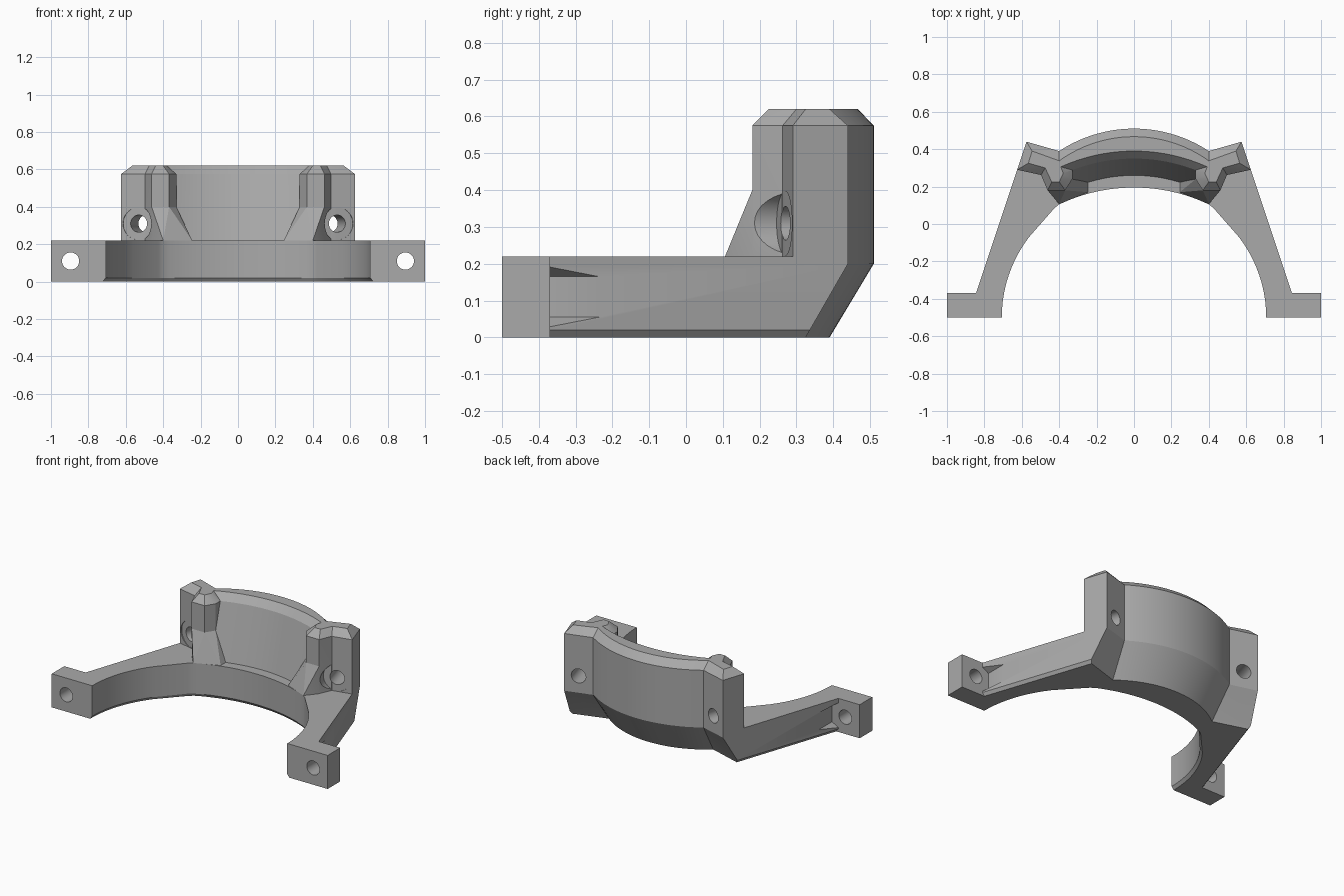
import bpy, bmesh, math
from mathutils import Vector

cube = bpy.data.objects.get("Cube")
if cube:
    bpy.data.objects.remove(cube, do_unlink=True)

mat = bpy.data.materials.new("plain_grey")
mat.use_nodes = True
grey = (0.4, 0.4, 0.4, 1)
mat.diffuse_color = grey
mat.node_tree.nodes["Principled BSDF"].inputs["Base Color"].default_value = grey


def finish(name, bm):
    bmesh.ops.recalc_face_normals(bm, faces=bm.faces[:])
    mesh = bpy.data.meshes.new(name)
    bm.to_mesh(mesh)
    bm.free()
    mesh.materials.append(mat)
    obj = bpy.data.objects.new(name, mesh)
    bpy.context.collection.objects.link(obj)
    return obj


def loft(name, rings):
    """Solid through a series of closed rings with equal point counts."""
    bm = bmesh.new()
    rows = [[bm.verts.new(p) for p in ring] for ring in rings]
    n = len(rows[0])
    for a, b in zip(rows, rows[1:]):
        for i in range(n):
            j = (i + 1) % n
            bm.faces.new((a[i], a[j], b[j], b[i]))
    bm.faces.new(rows[0])
    bm.faces.new(rows[-1])
    return finish(name, bm)


def hull(name, layers, side):
    """Convex solid around points given as {height: outline}."""
    bm = bmesh.new()
    for z, pts in layers:
        for x, y in pts:
            bm.verts.new((x * side, y, z))
    res = bmesh.ops.convex_hull(bm, input=bm.verts[:])
    loose = {g for g in res["geom_interior"] if isinstance(g, bmesh.types.BMVert)}
    bmesh.ops.delete(bm, geom=list(loose), context='VERTS')
    bmesh.ops.dissolve_limit(bm, angle_limit=0.005, verts=bm.verts[:], edges=bm.edges[:])
    return finish(name, bm)


def rod(name, start, end, radius, sides=32):
    a, b = Vector(start), Vector(end)
    bm = bmesh.new()
    bmesh.ops.create_cone(bm, cap_ends=True, segments=sides, radius1=radius,
                          radius2=radius, depth=(b - a).length)
    obj = finish(name, bm)
    obj.matrix_world = (b - a).to_track_quat('Z', 'Y').to_matrix().to_4x4()
    obj.location = (a + b) / 2
    obj.hide_render = True
    return obj


def combine(target, tool, operation):
    mod = target.modifiers.new(operation.lower(), 'BOOLEAN')
    mod.operation, mod.object, mod.solver = operation, tool, 'EXACT'
    bpy.context.view_layer.objects.active = target
    bpy.ops.object.modifier_apply(modifier=mod.name)
    bpy.data.objects.remove(tool, do_unlink=True)


def arc_y(x, radius, centre):
    return centre + math.sqrt(radius * radius - x * x)


# Base: curved yoke with two arms and square feet
STEPS = 12


def base_ring(z, back, inset):
    joint = 0.4 - 0.183 * back
    half = [(joint * i / STEPS, arc_y(joint * i / STEPS, 0.727 - back, -0.217))
            for i in range(STEPS + 1)]
    half += [(0.575 + 0.3 * back - inset, 0.44 - 0.958 * back),
             (0.845 - inset, -0.37), (1, -0.37), (1, -0.5)]
    r = 0.707 + inset
    for i in range(11):
        a = math.radians(37.5) * i / 10
        half.append((r * math.cos(a), -0.5 + r * math.sin(a)))
    half.append((0.425, 0.085 + inset))
    half += [(0.4 * i / STEPS, arc_y(0.4 * i / STEPS, 0.934, -0.739) + inset)
             for i in range(STEPS, -1, -1)]
    ring = half + [(-x, y) for x, y in reversed(half[1:-1])]
    return [(x, y, z) for x, y in ring]


body = loft("clamp_bracket", [base_ring(0, 0.12, 0.015), base_ring(0.02, 0.108, 0),
                              base_ring(0.2, 0, 0), base_ring(0.22, 0, 0)])

# Curved back wall with bevelled rim
wall_rings = []
for i in range(-STEPS, STEPS + 1):
    x = 0.4 * i / STEPS
    wall_rings.append([(x, arc_y(x, 0.82, -0.56), 0.22), (x, arc_y(x, 0.91, -0.56), 0.575),
                       (x, arc_y(x, 0.95, -0.56), 0.62), (x, arc_y(x, 0.684, -0.217), 0.62),
                       (x, arc_y(x, 0.727, -0.217), 0.575), (x, arc_y(x, 0.727, -0.217), 0.22)])
combine(body, loft("back_wall", wall_rings), 'UNION')

post = [(0.625, 0.29), (0.575, 0.44), (0.4, 0.39), (0.385, 0.31), (0.497, 0.262)]
post_top = [(0.565, 0.325), (0.545, 0.39), (0.4, 0.338), (0.385, 0.31), (0.475, 0.3)]
rib = [(0.497, 0.262), (0.462, 0.18), (0.368, 0.18), (0.33, 0.24), (0.33, 0.29), (0.4, 0.36)]
rib_top = [(0.475, 0.3), (0.44, 0.225), (0.4, 0.225), (0.378, 0.27), (0.4, 0.33)]
rib_foot = [(0.497, 0.262), (0.46, 0.18), (0.4, 0.106), (0.245, 0.17), (0.245, 0.225), (0.4, 0.36)]

for s in (1, -1):
    # Corner post and inner rib
    combine(body, hull("post", [(0.22, post), (0.575, post), (0.62, post_top)], s), 'UNION')
    combine(body, hull("rib_upper", [(0.4, rib), (0.575, rib), (0.62, rib_top)], s), 'UNION')
    combine(body, hull("rib_lower", [(0.22, rib_foot), (0.4, rib)], s), 'UNION')

for s in (1, -1):
    # Post bolt hole with counterbore
    seat = Vector((0.53 * s, 0.27, 0.31))
    axis = Vector((0.275 * s, -0.96, 0))
    combine(body, rod("counterbore", seat, seat + axis * 0.2, 0.087), 'DIFFERENCE')
    combine(body, rod("post_hole", seat - axis * 0.3, seat + axis * 0.1, 0.046), 'DIFFERENCE')
    # Foot bolt hole and hexagonal nut pocket
    x = 0.895 * s
    combine(body, rod("foot_hole", (x, -0.6, 0.11), (x, -0.3, 0.11), 0.046), 'DIFFERENCE')
    pocket = [(x + 0.11 * math.sin(k * math.pi / 3), 0.11 + 0.11 * math.cos(k * math.pi / 3))
              for k in range(6)]
    combine(body, loft("nut_pocket", [[(px, y, pz) for px, pz in pocket]
                                      for y in (-0.37, -0.225)]), 'DIFFERENCE')

bpy.ops.object.select_all(action='DESELECT')
body.select_set(True)
bpy.context.view_layer.objects.active = body
bpy.ops.object.shade_smooth_by_angle(angle=math.radians(20))
